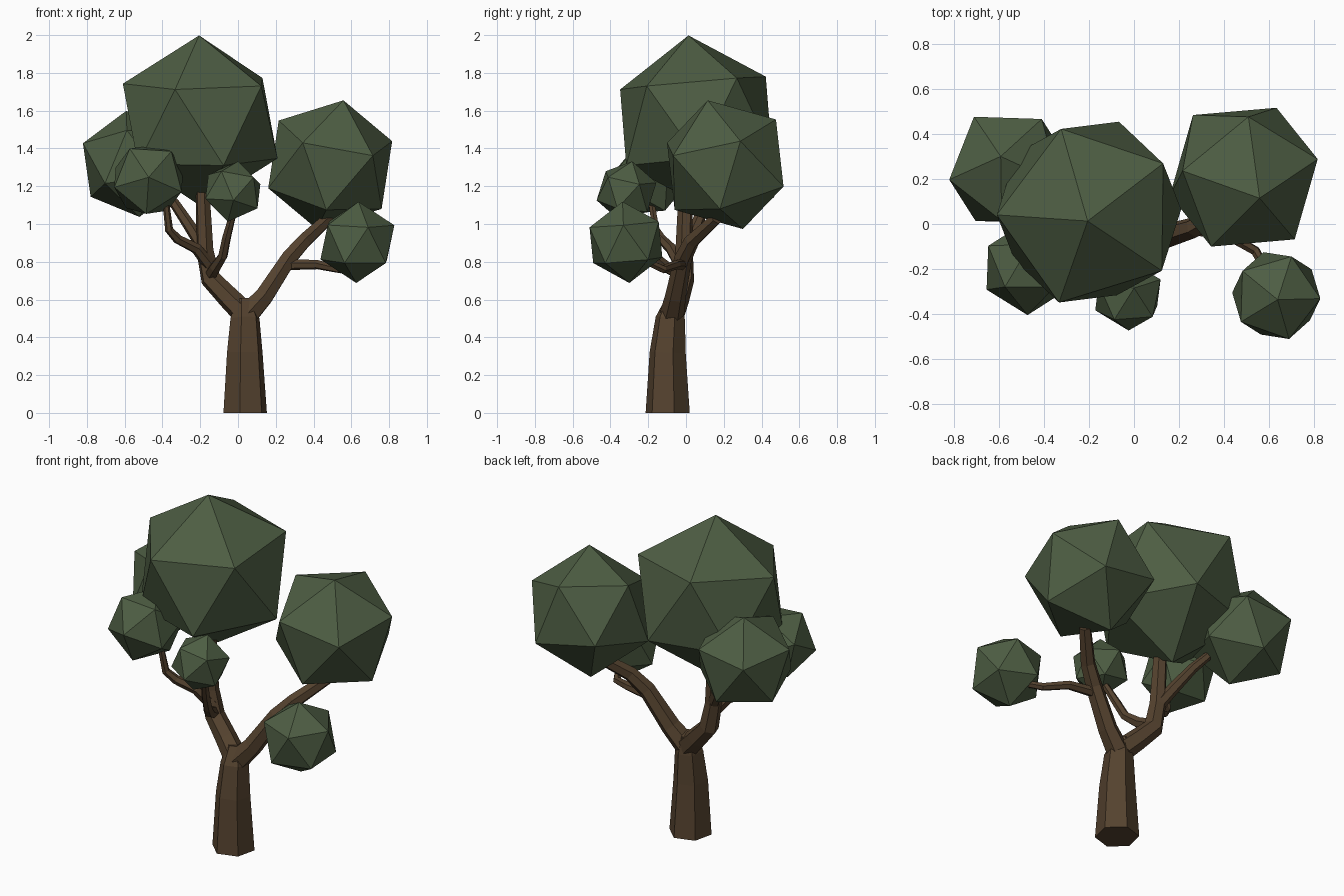
import bpy, bmesh, math
from mathutils import Vector, Matrix

if "Cube" in bpy.data.objects:
    bpy.data.objects.remove(bpy.data.objects["Cube"])


def material(name, rgb):
    m = bpy.data.materials.new(name)
    m.diffuse_color = (*rgb, 1)
    m.use_nodes = True
    m.node_tree.nodes["Principled BSDF"].inputs["Base Color"].default_value = m.diffuse_color
    return m


LEAF = material("leaf_green", (0.075, 0.11, 0.056))
BARK = material("bark_brown", (0.09, 0.055, 0.028))


def finish(bm, name, mat):
    bmesh.ops.recalc_face_normals(bm, faces=bm.faces)
    me = bpy.data.meshes.new(name)
    bm.to_mesh(me)
    bm.free()
    me.materials.append(mat)
    ob = bpy.data.objects.new(name, me)
    bpy.context.collection.objects.link(ob)
    return ob


def frame(a, b):
    """Rotation basis with z along a, and b in the xz plane."""
    z = Vector(a).normalized()
    x = (Vector(b) - z * Vector(b).dot(z)).normalized()
    return Matrix((x, z.cross(x), z)).transposed()


def foliage(name, centre, radius, pole, ring):
    """Icosahedron with one corner towards pole and a neighbour towards ring."""
    r = radius
    s, c = r * 2 / math.sqrt(5), r / math.sqrt(5)
    pts = [(0, 0, r), (0, 0, -r)]
    for k in range(5):
        t = math.tau * k / 5
        pts.append((s * math.cos(t), s * math.sin(t), c))
        pts.append((-s * math.cos(t), -s * math.sin(t), -c))
    rot = frame(pole, ring)
    bm = bmesh.new()
    for p in pts:
        bm.verts.new(Vector(centre) + rot @ Vector(p))
    bmesh.ops.convex_hull(bm, input=bm.verts[:])
    finish(bm, name, LEAF)


def limb(name, path, sides=6, flat_base=False):
    """Tapered faceted tube through (x, y, z, radius) points."""
    pts = [Vector(p[:3]) for p in path]
    bm = bmesh.new()
    rings = []
    ref = Vector((1, 0.3, 0.1)) if flat_base else Vector((0.2, -1, 0.3))
    for i, p in enumerate(pts):
        d0 = (p - pts[max(i - 1, 0)]).normalized()
        d1 = (pts[min(i + 1, len(pts) - 1)] - p).normalized()
        d = Vector((0, 0, 1)) if flat_base and i == 0 else d0 + d1
        rot = frame(d, ref)
        ref = rot.col[0]
        rings.append([bm.verts.new(p + rot @ Vector(
            (path[i][3] * math.cos(math.tau * k / sides),
             path[i][3] * math.sin(math.tau * k / sides), 0))) for k in range(sides)])
    for lo, hi in zip(rings, rings[1:]):
        for k in range(sides):
            n = (k + 1) % sides
            bm.faces.new((lo[k], lo[n], hi[n], hi[k]))
    bm.faces.new(rings[0])
    bm.faces.new(rings[-1])
    finish(bm, name, BARK)


# Foliage clumps
foliage("crown_foliage", (-0.2, 0.053, 1.545), 0.455, (-0.006, -0.04, 0.455), (-0.407, -0.013, 0.205))
foliage("right_foliage", (0.488, 0.208, 1.314), 0.36, (0.07, -0.093, 0.34), (0.329, 0.081, 0.123))
foliage("low_right_foliage", (0.632, -0.318, 0.903), 0.216, (0.006, -0.018, 0.214), (0.196, -0.014, 0.097))
foliage("front_foliage", (-0.027, -0.315, 1.172), 0.165, (0.027, 0.03, 0.158), (0.151, 0.07, 0.03))
foliage("left_front_foliage", (-0.473, -0.195, 1.235), 0.21, (0, -0.2, 0.012), (0.12, -0.09, 0.15))
foliage("left_back_foliage", (-0.557, 0.24, 1.318), 0.289, (-0.035, 0.06, 0.279), (-0.27, -0.044, 0.112))

# Trunk
limb("trunk", [(0.038, -0.097, 0, 0.12), (0.036, -0.097, 0.32, 0.098),
               (0.037, -0.083, 0.5, 0.08), (0.03, -0.065, 0.6, 0.045)], flat_base=True)
# Main forks
limb("left_fork", [(0.03, -0.07, 0.53, 0.065), (-0.05, -0.04, 0.61, 0.06), (-0.145, -0.01, 0.71, 0.055),
                   (-0.175, -0.01, 0.86, 0.047), (-0.19, 0.0, 1.25, 0.036)])
limb("right_fork", [(0.05, -0.075, 0.52, 0.065), (0.14, -0.055, 0.62, 0.055), (0.27, -0.015, 0.82, 0.047),
                    (0.35, 0.03, 0.91, 0.042), (0.48, 0.16, 1.03, 0.034)])
# Side branches
limb("low_right_branch", [(0.26, -0.02, 0.785, 0.03), (0.42, -0.05, 0.785, 0.025),
                          (0.54, -0.12, 0.76, 0.022), (0.61, -0.25, 0.82, 0.018)])
limb("front_branch", [(-0.145, -0.02, 0.73, 0.036), (-0.12, -0.1, 0.77, 0.032), (-0.08, -0.17, 0.83, 0.026),
                      (-0.06, -0.22, 0.93, 0.024), (-0.02, -0.29, 1.08, 0.018)])
limb("left_front_branch", [(-0.15, -0.03, 0.78, 0.034), (-0.22, -0.08, 0.87, 0.03), (-0.32, -0.13, 0.92, 0.026),
                           (-0.365, -0.16, 0.97, 0.022), (-0.38, -0.18, 1.1, 0.018)])
limb("left_back_branch", [(-0.17, -0.01, 0.85, 0.036), (-0.25, 0.05, 0.98, 0.033),
                          (-0.33, 0.1, 1.1, 0.028), (-0.43, 0.17, 1.22, 0.022)])
